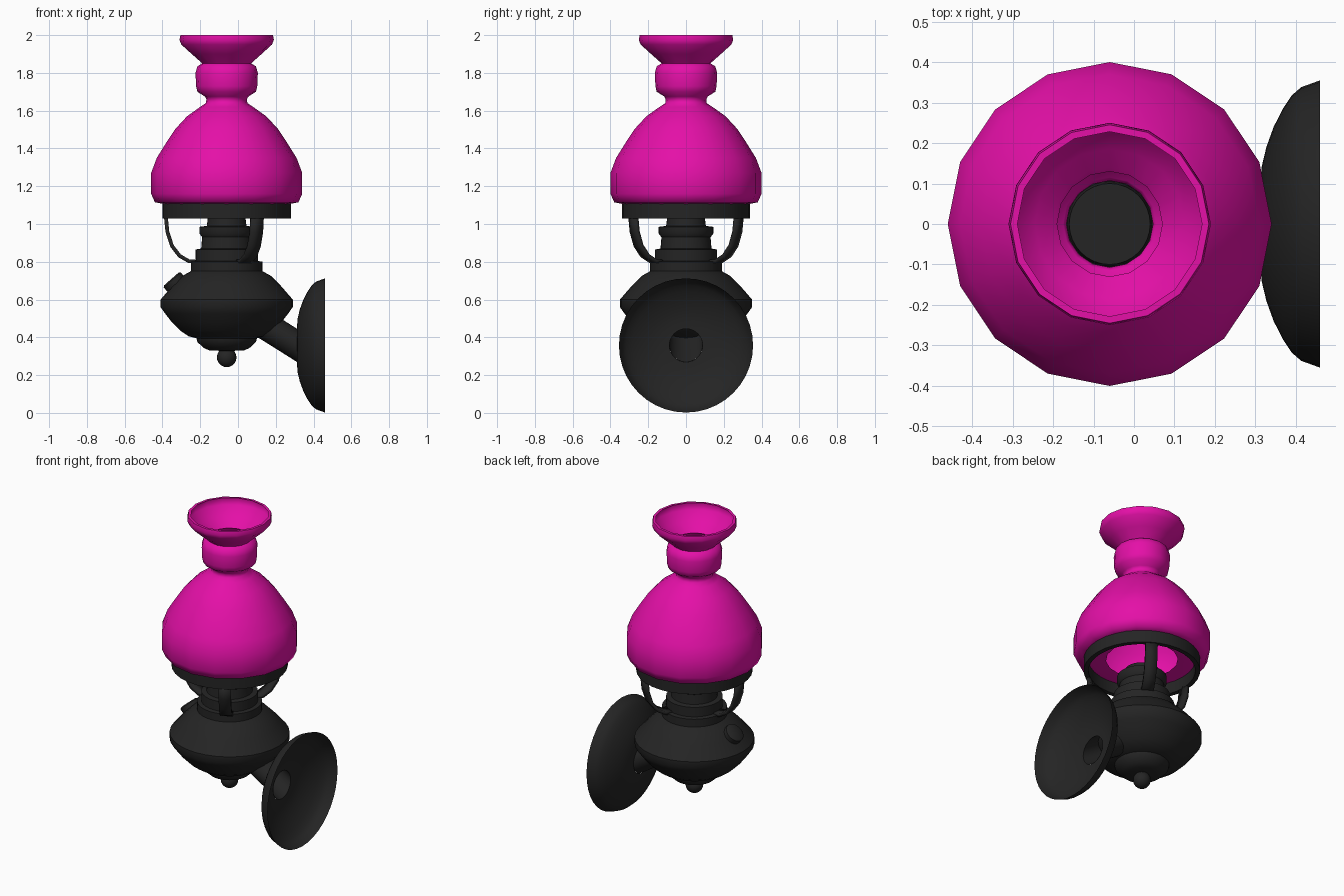
import bpy, bmesh, math
from mathutils import Matrix, Vector

cube = bpy.data.objects.get("Cube")
if cube:
    bpy.data.objects.remove(cube, do_unlink=True)

AXIS = Vector((-0.06, 0, 0))   # centre line of the lamp
DISH = Vector((0, 0, 0.357))   # centre line of the wall dish


def make_material(name, color):
    mat = bpy.data.materials.new(name)
    mat.use_nodes = True
    mat.diffuse_color = color
    bsdf = mat.node_tree.nodes["Principled BSDF"]
    bsdf.inputs["Base Color"].default_value = color
    bsdf.inputs["Roughness"].default_value = 0.6
    return mat


pink = make_material("pink glass", (0.78, 0.005, 0.39, 1))
black = make_material("black metal", (0.018, 0.018, 0.018, 1))


def finish(name, bm, mat, angle=40):
    """Turn a bmesh into a smooth shaded object."""
    bmesh.ops.recalc_face_normals(bm, faces=bm.faces)
    mesh = bpy.data.meshes.new(name)
    bm.to_mesh(mesh)
    bm.free()
    mesh.materials.append(mat)
    obj = bpy.data.objects.new(name, mesh)
    bpy.context.collection.objects.link(obj)
    bpy.ops.object.select_all(action="DESELECT")
    obj.select_set(True)
    bpy.context.view_layer.objects.active = obj
    bpy.ops.object.shade_smooth_by_angle(angle=math.radians(angle))
    return obj


def loft(rings, closed=False):
    """Bridge a list of equally sized point rings into a skin."""
    bm = bmesh.new()
    loops = [[bm.verts.new(p) for p in ring] for ring in rings]
    pairs = list(zip(loops, loops[1:]))
    if closed:
        pairs.append((loops[-1], loops[0]))
    for a, b in pairs:
        for i in range(len(a)):
            j = (i + 1) % len(a)
            bm.faces.new((a[i], a[j], b[j], b[i]))
    return bm


def circle(radius, sides, height=0.0):
    step = math.tau / sides
    return [Vector((radius * math.cos(i * step), radius * math.sin(i * step), height))
            for i in range(sides)]


def lathe(name, profile, mat, sides=32, place=None, closed=False, angle=40):
    """Spin (radius, height) points about z, then place the result."""
    bm = loft([circle(r, sides, z) for r, z in profile], closed)
    bmesh.ops.remove_doubles(bm, verts=bm.verts, dist=0.0005)
    bm.transform(place or Matrix.Translation(AXIS))
    return finish(name, bm, mat, angle)


# Glass shade: open floor, dome, chimney bulge and flared mouth
lathe("glass_shade", [
    (0.21, 1.105), (0.33, 1.105), (0.38, 1.115), (0.40, 1.16), (0.40, 1.27),
    (0.37, 1.35), (0.32, 1.43), (0.27, 1.505), (0.21, 1.57), (0.14, 1.62),
    (0.11, 1.64), (0.107, 1.66), (0.115, 1.675), (0.155, 1.70), (0.162, 1.73),
    (0.165, 1.80), (0.155, 1.835), (0.13, 1.85), (0.14, 1.86), (0.185, 1.90),
    (0.24, 1.95), (0.25, 1.975), (0.245, 2.0), (0.228, 2.0)], pink, sides=16, angle=60)

# Gallery ring that carries the shade
lathe("gallery_ring", [(0.34, 1.03), (0.34, 1.12), (0.312, 1.12), (0.312, 1.03)],
      black, closed=True)

# Burner stack, closed on top
lathe("burner", [
    (0, 1.03), (0.10, 1.03), (0.105, 0.99), (0.145, 0.985), (0.145, 0.95),
    (0.13, 0.93), (0.135, 0.87), (0.165, 0.865), (0.165, 0.804), (0.19, 0.80),
    (0.19, 0.74)], black)

# Oil tank with stepped underside
lathe("oil_tank", [
    (0.19, 0.75), (0.235, 0.725), (0.285, 0.675), (0.35, 0.60), (0.35, 0.56),
    (0.325, 0.525), (0.29, 0.48), (0.245, 0.435), (0.20, 0.405), (0.16, 0.395),
    (0.155, 0.375), (0.12, 0.343), (0.09, 0.33), (0, 0.328)], black)

# Finial ball beneath the tank
bm = bmesh.new()
bmesh.ops.create_uvsphere(bm, u_segments=16, v_segments=10, radius=0.052)
bm.transform(Matrix.Translation(AXIS + Vector((0, 0, 0.294))))
finish("finial_ball", bm, black, 60)

# Filler cap on the tank's sloping shoulder
tilt = Vector((-0.66, 0, 0.75)).to_track_quat("Z", "Y").to_matrix().to_4x4()
lathe("filler_cap", [(0.06, -0.05), (0.06, 0.005), (0.05, 0.012), (0, 0.012)], black,
      sides=20, place=Matrix.Translation((-0.345, 0, 0.70)) @ tilt)

# Three flat curved straps between burner and gallery ring
path = [(0.322, 1.04), (0.314, 0.96), (0.29, 0.885), (0.25, 0.832), (0.20, 0.803), (0.155, 0.80)]
for number in range(3):
    bm = bmesh.new()
    rows = [[bm.verts.new((r, side * 0.036, z)) for side in (-1, 1)] for r, z in path]
    for a, b in zip(rows, rows[1:]):
        bm.faces.new((a[0], a[1], b[1], b[0]))
    turn = Matrix.Rotation(math.radians(60 + 120 * number), 4, "Z")
    bm.transform(Matrix.Translation(AXIS) @ turn)
    strap = finish("strap_%d" % (number + 1), bm, black)
    thick = strap.modifiers.new("thickness", "SOLIDIFY")
    thick.thickness = 0.02
    thick.offset = 0

# Hollow wall dish, opening towards +x
sideways = Matrix.Translation(DISH) @ Matrix.Rotation(math.pi / 2, 4, "Y")
lathe("wall_dish", [
    (0.088, 0.312), (0.14, 0.315), (0.19, 0.327), (0.24, 0.345), (0.285, 0.368),
    (0.318, 0.39), (0.338, 0.413), (0.355, 0.46)], black, sides=40, place=sideways)

# Slanted hollow arm from dish to tank
ends = [(0.313, 0.0), (0.21, 0.065), (0.09, 0.14)]
bm = loft([[DISH + Vector((x, p.x, p.y + rise)) for p in circle(0.088, 24)] for x, rise in ends])
finish("wall_arm", bm, black)
